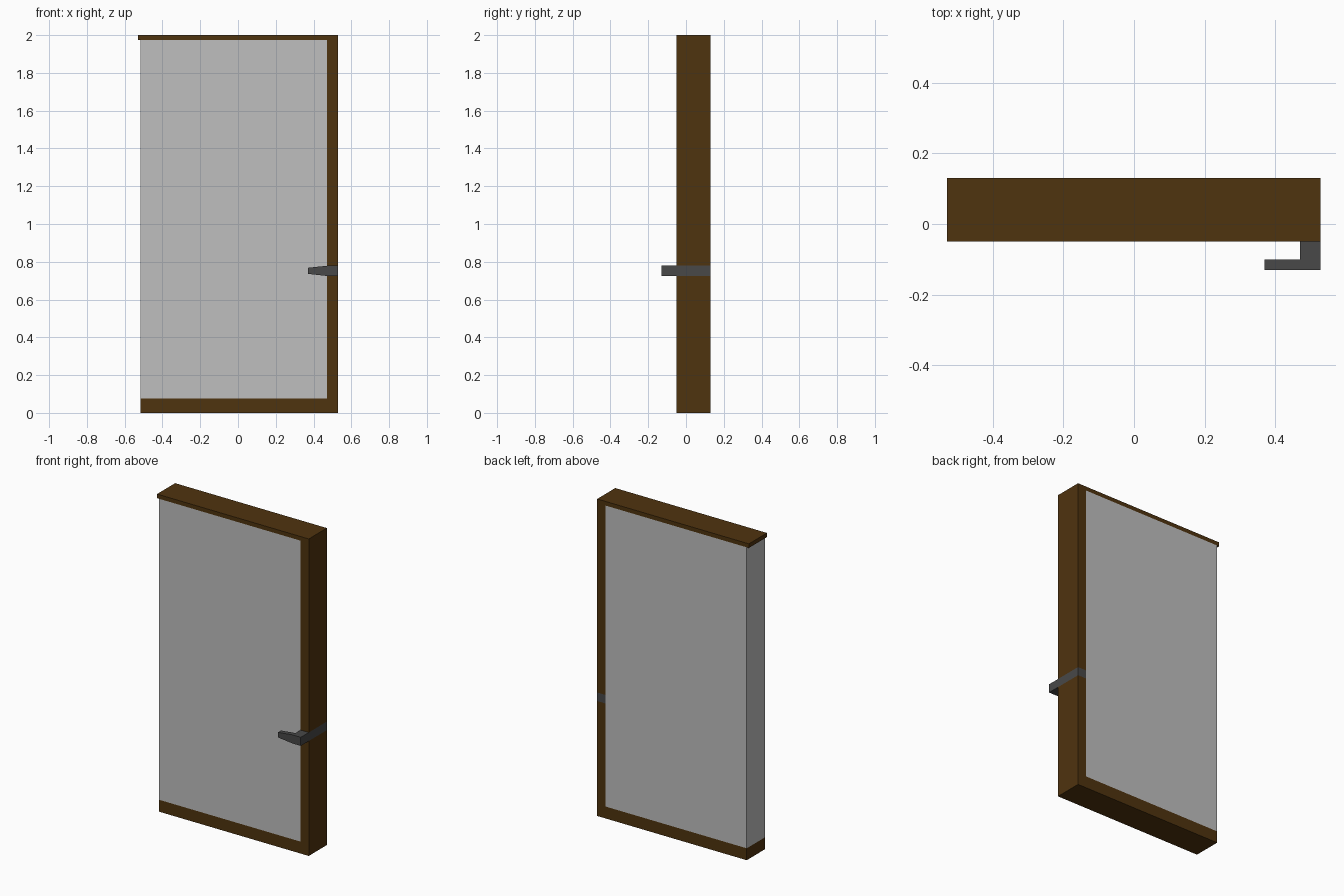
import bpy, bmesh

if "Cube" in bpy.data.objects:
    bpy.data.objects.remove(bpy.data.objects["Cube"])


def material(name, rgb):
    m = bpy.data.materials.new(name)
    m.diffuse_color = (*rgb, 1)
    m.use_nodes = True
    m.node_tree.nodes["Principled BSDF"].inputs["Base Color"].default_value = m.diffuse_color
    return m


WOOD = material("dark wood", (0.078, 0.033, 0.0045))
PANEL = material("light grey panel", (0.52, 0.52, 0.52))
METAL = material("dark metal", (0.065, 0.065, 0.065))


def box(name, mat, x, y, z, left_z=None):
    """Box from ranges; left_z optionally narrows the low-x end in height."""
    bm = bmesh.new()
    bmesh.ops.create_cube(bm, size=1)
    for v in bm.verts:
        zr = left_z if left_z and v.co.x < 0 else z
        v.co = (x[v.co.x > 0], y[v.co.y > 0], zr[v.co.z > 0])
    bmesh.ops.recalc_face_normals(bm, faces=bm.faces[:])
    me = bpy.data.meshes.new(name)
    bm.to_mesh(me)
    bm.free()
    me.materials.append(mat)
    ob = bpy.data.objects.new(name, me)
    bpy.context.collection.objects.link(ob)
    return ob


DEPTH = (-0.05, 0.13)
L, P, R = -0.515, 0.471, 0.529     # panel left edge, post inner and outer edge
HZ = (0.725, 0.779)                # handle band height

# Door frame: top cap, bottom rail and a post split around the handle band
box("top_rail", WOOD, (-0.53, R), DEPTH, (1.974, 2.0))
box("bottom_rail", WOOD, (L, P), DEPTH, (0, 0.075))
box("post_lower", WOOD, (P, R), DEPTH, (0, HZ[0]))
box("post_upper", WOOD, (P, R), DEPTH, (HZ[1], 1.974))

# Door panel
box("panel", PANEL, (L, P), DEPTH, (0.075, 1.974))

# Handle: bar running through the post, with a tapered lever at the front
box("handle_bar", METAL, (P, R), (-0.13, 0.13), HZ)
box("handle_lever", METAL, (0.37, P), (-0.13, -0.1), HZ, left_z=(0.736, 0.768))
